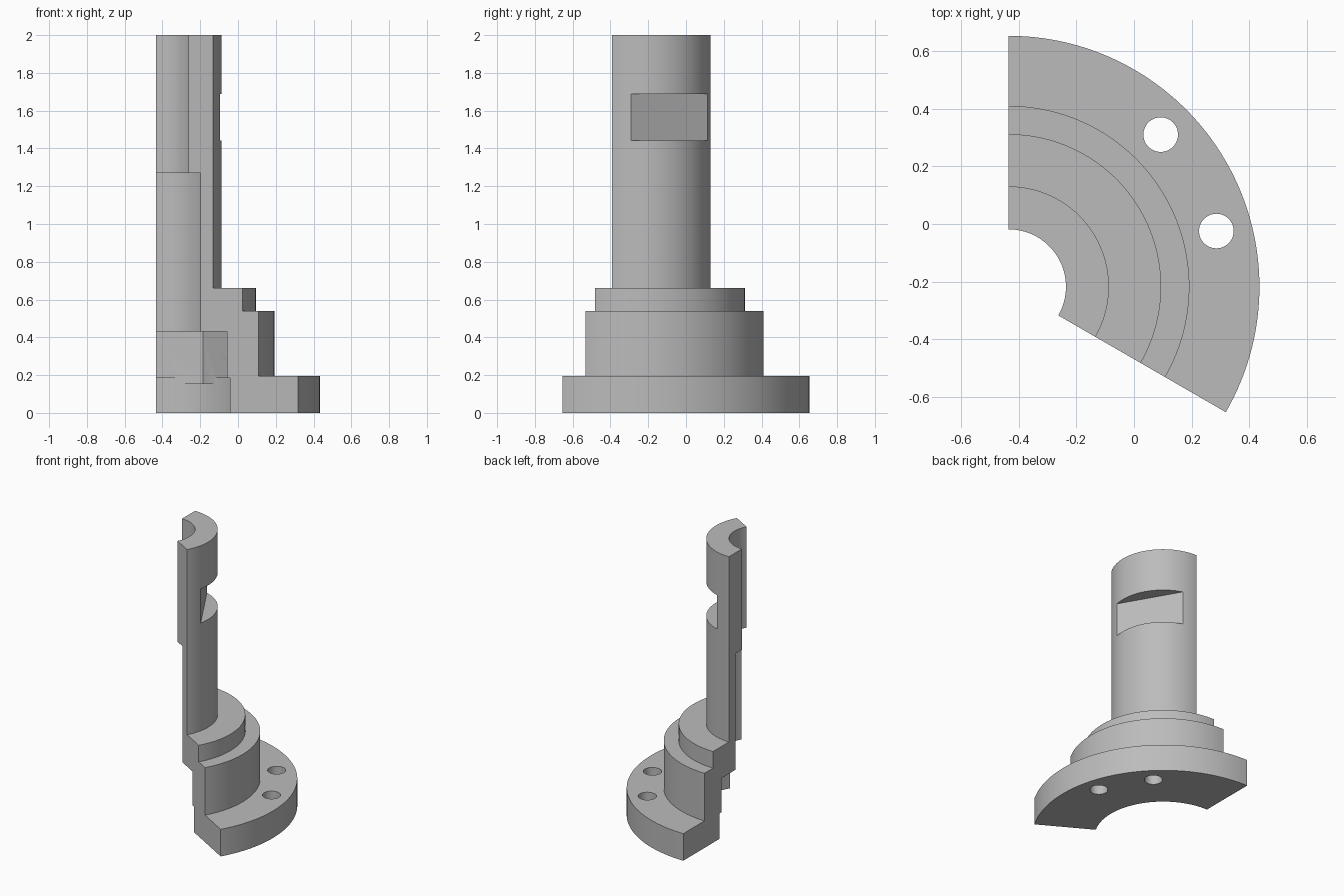
import bpy, bmesh, math
from mathutils import Vector, Matrix

if "Cube" in bpy.data.objects:
    bpy.data.objects.remove(bpy.data.objects["Cube"])

AXIS = Vector((-0.435, -0.2175, 0.0))     # axis of revolution
START, SWEEP, STEPS = math.radians(-30), math.radians(120), 60

grey = bpy.data.materials.new("plain_grey")
grey.diffuse_color = (0.5, 0.5, 0.5, 1)
grey.use_nodes = True
grey.node_tree.nodes["Principled BSDF"].inputs["Base Color"].default_value = grey.diffuse_color


def add_object(name, bm):
    bmesh.ops.recalc_face_normals(bm, faces=bm.faces)
    mesh = bpy.data.meshes.new(name)
    bm.to_mesh(mesh)
    bm.free()
    mesh.materials.append(grey)
    obj = bpy.data.objects.new(name, mesh)
    bpy.context.collection.objects.link(obj)
    return obj


def sector(name, profile):
    """Revolve a closed (radius, z) profile through the sweep, with end caps."""
    bm = bmesh.new()
    rings = []
    for i in range(STEPS + 1):
        a = START + SWEEP * i / STEPS
        rings.append([bm.verts.new(AXIS + Vector((r * math.cos(a), r * math.sin(a), z)))
                      for r, z in profile])
    n = len(profile)
    for a, b in zip(rings, rings[1:]):
        for k in range(n):
            bm.faces.new((a[k], a[(k + 1) % n], b[(k + 1) % n], b[k]))
    bm.faces.new(rings[0])
    bm.faces.new(rings[-1])
    return add_object(name, bm)


def prism(name, sides, radius, centre, z0, z1):
    bm = bmesh.new()
    ring = [bm.verts.new((centre.x + radius * math.cos(math.tau * i / sides),
                          centre.y + radius * math.sin(math.tau * i / sides), z0))
            for i in range(sides)]
    base = bm.faces.new(ring)
    top = bmesh.ops.extrude_face_region(bm, geom=[base])["geom"]
    bmesh.ops.translate(bm, vec=(0, 0, z1 - z0),
                        verts=[v for v in top if isinstance(v, bmesh.types.BMVert)])
    return add_object(name, bm)


def cut(target, cutter):
    cutter.hide_render = True
    mod = target.modifiers.new("cut", "BOOLEAN")
    mod.operation = "DIFFERENCE"
    mod.solver = "EXACT"
    mod.object = cutter
    bpy.context.view_layer.objects.active = target
    bpy.ops.object.modifier_apply(modifier=mod.name)
    bpy.data.objects.remove(cutter)


def polar(r, degrees):
    a = math.radians(degrees)
    return AXIS + Vector((r * math.cos(a), r * math.sin(a), 0))


# stepped flanged tube with a stepped bore
body = sector("flanged_tube", [
    (0.454, 0), (0.87, 0), (0.87, 0.196), (0.627, 0.196), (0.627, 0.54),
    (0.529, 0.54), (0.529, 0.66), (0.348, 0.66), (0.348, 2), (0.199, 2),
    (0.199, 1.27), (0.274, 1.27), (0.274, 0.184), (0.454, 0.184)])

# hexagonal pocket above the bottom bore
cut(body, prism("hex_pocket", 6, 0.502, AXIS, 0.156, 0.43))

# bolt holes in the flange
for angle in (15, 45):
    cut(body, prism("bolt_hole", 48, 0.06, polar(0.746, angle), -0.1, 0.3))

# flat milled across the tube, facing 30 degrees
bm = bmesh.new()
bmesh.ops.create_cube(bm, size=1)
bm.transform(Matrix.Translation(polar(0.258 + 0.15, 30) + Vector((0, 0, 1.564)))
             @ Matrix.Rotation(math.radians(30), 4, "Z")
             @ Matrix.Diagonal((0.3, 0.8, 0.246, 1)))
cut(body, add_object("flat_cutter", bm))

# smooth curved walls, sharp edges kept
bpy.ops.object.select_all(action="DESELECT")
body.select_set(True)
bpy.context.view_layer.objects.active = body
bpy.ops.object.shade_smooth_by_angle(angle=math.radians(25))
